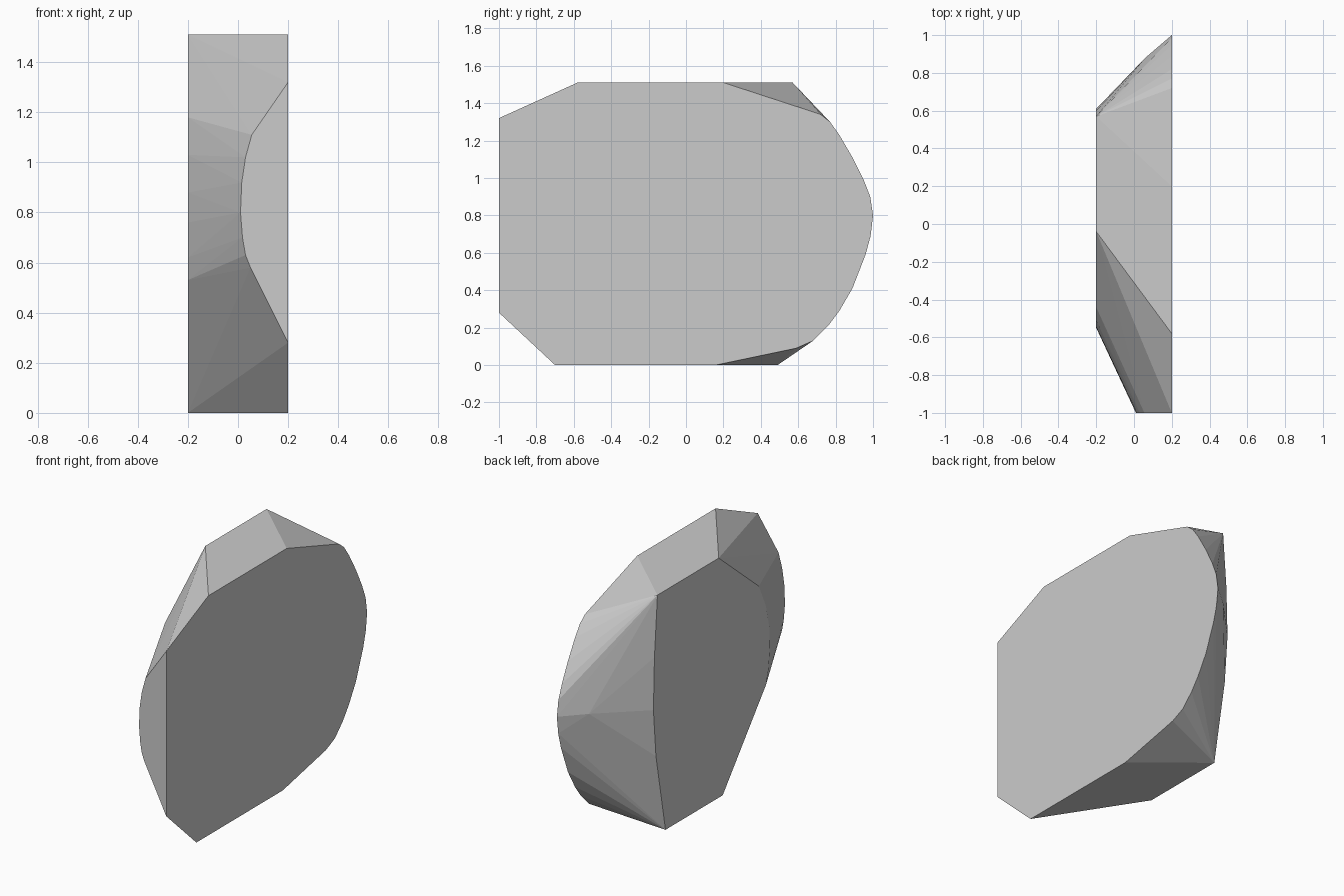
import bpy
import bmesh

cube = bpy.data.objects.get("Cube")
if cube:
    bpy.data.objects.remove(cube, do_unlink=True)

HALF = 0.2  # half thickness of the slab

# Broad side outline (y, z): angular front, rounded back
broad_side = [(-1, .28), (-1, 1.32), (-.58, 1.51), (.2, 1.51), (.72, 1.34), (.77, 1.3),
              (.82, 1.23), (.89, 1.11), (.95, .99), (.985, .9), (1, .8), (.987, .69),
              (.96, .59), (.89, .41), (.82, .29), (.76, .21), (.68, .13), (.59, .09),
              (.16, 0), (-.7, 0)]

# Narrow side outline (y, z): gently bowed back, rounded front
narrow_side = [(.57, 1.51), (.6, 1.13), (.61, .8), (.585, .5), (.49, 0), (-.08, 0),
               (-.51, .53), (-.535, .62), (-.55, .76), (-.545, .88), (-.51, 1.03),
               (-.44, 1.18), (-.04, 1.51)]

# Curved border of the flat front facet (x, z)
front_curve = [(.055, 1.11), (.03, 1.02), (.015, .92), (.01, .8), (.018, .7), (.03, .63), (.05, .58)]

points = [(HALF, y, z) for y, z in broad_side]
points += [(-HALF, y, z) for y, z in narrow_side]
points += [(x, -1, z) for x, z in front_curve]
points.append((.06, .88, .81))  # crown of the back bevel

# Wrap the outlines into one faceted solid
bm = bmesh.new()
for p in points:
    bm.verts.new(p)
hull = bmesh.ops.convex_hull(bm, input=bm.verts[:])
loose = [v for v in bm.verts if not v.link_faces]
bmesh.ops.delete(bm, geom=loose, context='VERTS')
bmesh.ops.dissolve_limit(bm, angle_limit=0.01, verts=bm.verts[:], edges=bm.edges[:])
bmesh.ops.recalc_face_normals(bm, faces=bm.faces[:])
mesh = bpy.data.meshes.new("faceted_slab")
bm.to_mesh(mesh)
bm.free()
slab = bpy.data.objects.new("faceted_slab", mesh)
bpy.context.collection.objects.link(slab)

# Plain grey
grey = bpy.data.materials.new("light_grey")
grey.use_nodes = True
colour = (0.6, 0.6, 0.6, 1)
grey.diffuse_color = colour
grey.node_tree.nodes["Principled BSDF"].inputs["Base Color"].default_value = colour
mesh.materials.append(grey)
